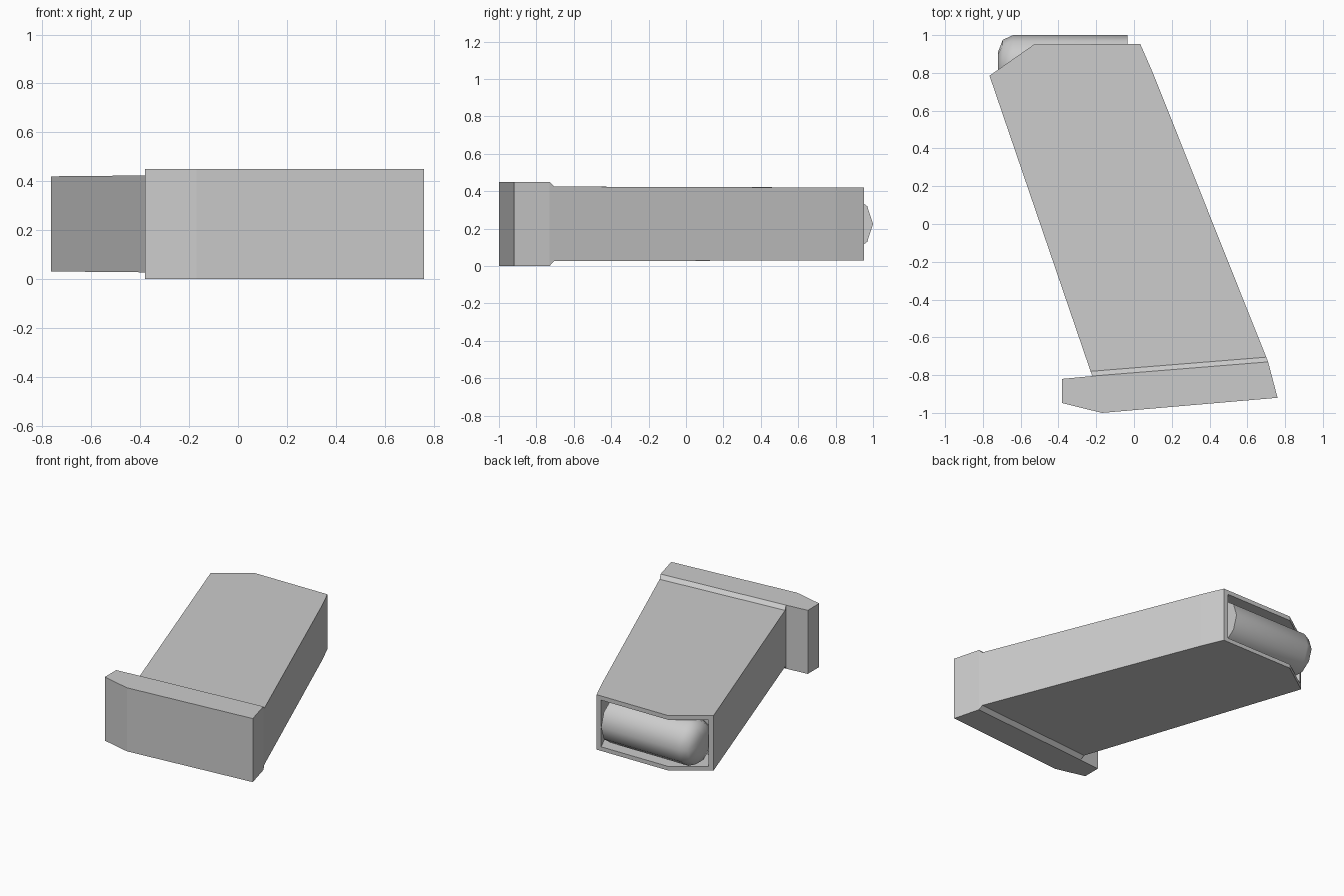
import bpy, bmesh, math

if "Cube" in bpy.data.objects:
    bpy.data.objects.remove(bpy.data.objects["Cube"])


def make_object(name, bm):
    bmesh.ops.recalc_face_normals(bm, faces=bm.faces)
    mesh = bpy.data.meshes.new(name)
    bm.to_mesh(mesh)
    bm.free()
    ob = bpy.data.objects.new(name, mesh)
    bpy.context.collection.objects.link(ob)
    return ob


def prism(name, outline, z0, z1):
    """Extrude an xy outline from z0 to z1."""
    bm = bmesh.new()
    low = [bm.verts.new((x, y, z0)) for x, y in outline]
    high = [bm.verts.new((x, y, z1)) for x, y in outline]
    bm.faces.new(low)
    bm.faces.new(high)
    for i in range(len(low)):
        j = (i + 1) % len(low)
        bm.faces.new((low[i], low[j], high[j], high[i]))
    return make_object(name, bm)


def activate(ob):
    bpy.ops.object.select_all(action='DESELECT')
    ob.select_set(True)
    bpy.context.view_layer.objects.active = ob


# slanted body, slightly thicker towards the base
body = prism("magazine_body", [(-0.765, 0.785), (-0.23, -0.78), (0.70, -0.705),
                               (0.10, 0.80), (0.033, 0.953), (-0.53, 0.95)], 0.031, 0.42)
for v in body.data.vertices:
    if v.co.y < 0:
        v.co.z += 0.005 if v.co.z > 0.2 else -0.005

# open mouth cut into the upper end
cutter = prism("mouth_cutter", [(-0.84, 1.1), (-0.687, 0.65), (0.13, 0.67),
                                (0.065, 0.80), (-0.002, 0.953), (-0.066, 1.1)], 0.06, 0.39)
cutter.hide_render = True
mod = body.modifiers.new("mouth", 'BOOLEAN')
mod.operation = 'DIFFERENCE'
mod.solver = 'EXACT'
mod.object = cutter
activate(body)
bpy.ops.object.modifier_apply(modifier=mod.name)
bpy.data.objects.remove(cutter, do_unlink=True)

# sloped collar between body and base plate
bm = bmesh.new()
rings = []
for p, q, z0, z1 in [((-0.23, -0.78), (0.70, -0.705), 0.026, 0.425),
                     ((-0.22, -0.805), (0.71, -0.73), 0.0, 0.45)]:
    rings.append([bm.verts.new(c) for c in
                  ((*p, z0), (*q, z0), (*q, z1), (*p, z1))])
for i in range(4):
    j = (i + 1) % 4
    bm.faces.new((rings[0][i], rings[0][j], rings[1][j], rings[1][i]))
make_object("base_collar", bm)

# base plate with front lip
prism("base_plate", [(-0.38, -0.82), (-0.38, -0.948), (-0.17, -1.0),
                     (0.76, -0.92), (0.71, -0.73), (-0.22, -0.805)], 0.0, 0.45)

# ten-sided cartridge lying in the mouth
SIDES, CY, CZ = 10, 0.838, 0.225
bm = bmesh.new()
rings = []
for x, r in [(-0.035, 0.162), (-0.64, 0.162), (-0.695, 0.137), (-0.72, 0.072)]:
    angles = [2 * math.pi * i / SIDES for i in range(SIDES)]
    rings.append([bm.verts.new((x, CY + r * math.cos(a), CZ + r * math.sin(a)))
                  for a in angles])
for a, b in zip(rings, rings[1:]):
    for i in range(SIDES):
        j = (i + 1) % SIDES
        bm.faces.new((a[i], a[j], b[j], b[i]))
bm.faces.new(rings[0])
bm.faces.new(rings[-1])
cartridge = make_object("cartridge", bm)
activate(cartridge)
bpy.ops.object.shade_smooth_by_angle(angle=math.radians(50))
